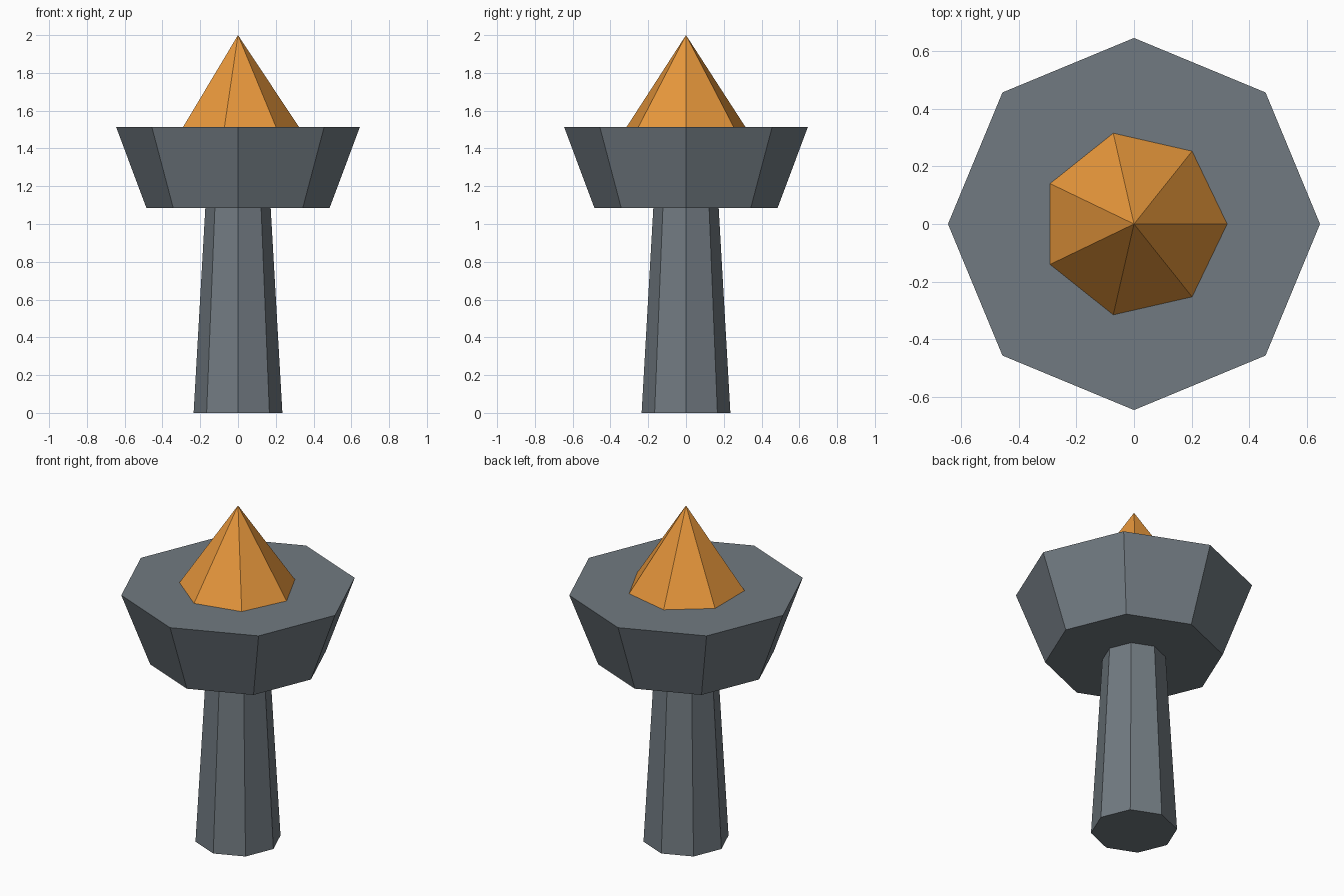
import bpy
import bmesh
from math import cos, sin, tau

if "Cube" in bpy.data.objects:
    bpy.data.objects.remove(bpy.data.objects["Cube"])


def material(name, rgb):
    m = bpy.data.materials.new(name)
    m.diffuse_color = (*rgb, 1.0)
    m.use_nodes = True
    m.node_tree.nodes["Principled BSDF"].inputs["Base Color"].default_value = m.diffuse_color
    return m


stone = material("slate_grey", (0.165, 0.195, 0.22))
fire = material("flame_orange", (0.80, 0.31, 0.045))


def frustum(name, sides, r0, z0, r1, z1, mat):
    """Flat-faced tapered prism with a corner on +x; r1 = 0 gives a pointed tip."""
    bm = bmesh.new()

    def ring(r, z):
        return [bm.verts.new((r * cos(tau * i / sides), r * sin(tau * i / sides), z))
                for i in range(sides)]

    low = ring(r0, z0)
    bm.faces.new(low[::-1])
    if r1:
        high = ring(r1, z1)
        bm.faces.new(high)
    else:
        tip = bm.verts.new((0, 0, z1))
    for i in range(sides):
        j = (i + 1) % sides
        bm.faces.new((low[i], low[j], high[j], high[i]) if r1 else (low[i], low[j], tip))
    mesh = bpy.data.meshes.new(name)
    bm.to_mesh(mesh)
    bm.free()
    mesh.materials.append(mat)
    ob = bpy.data.objects.new(name, mesh)
    bpy.context.collection.objects.link(ob)
    return ob


# Tapered octagonal post
frustum("post", 8, 0.235, 0.0, 0.173, 1.085, stone)
# Flared octagonal bowl
frustum("bowl", 8, 0.485, 1.085, 0.645, 1.513, stone)
# Seven-sided flame
frustum("flame", 7, 0.323, 1.513, 0.0, 2.0, fire)
